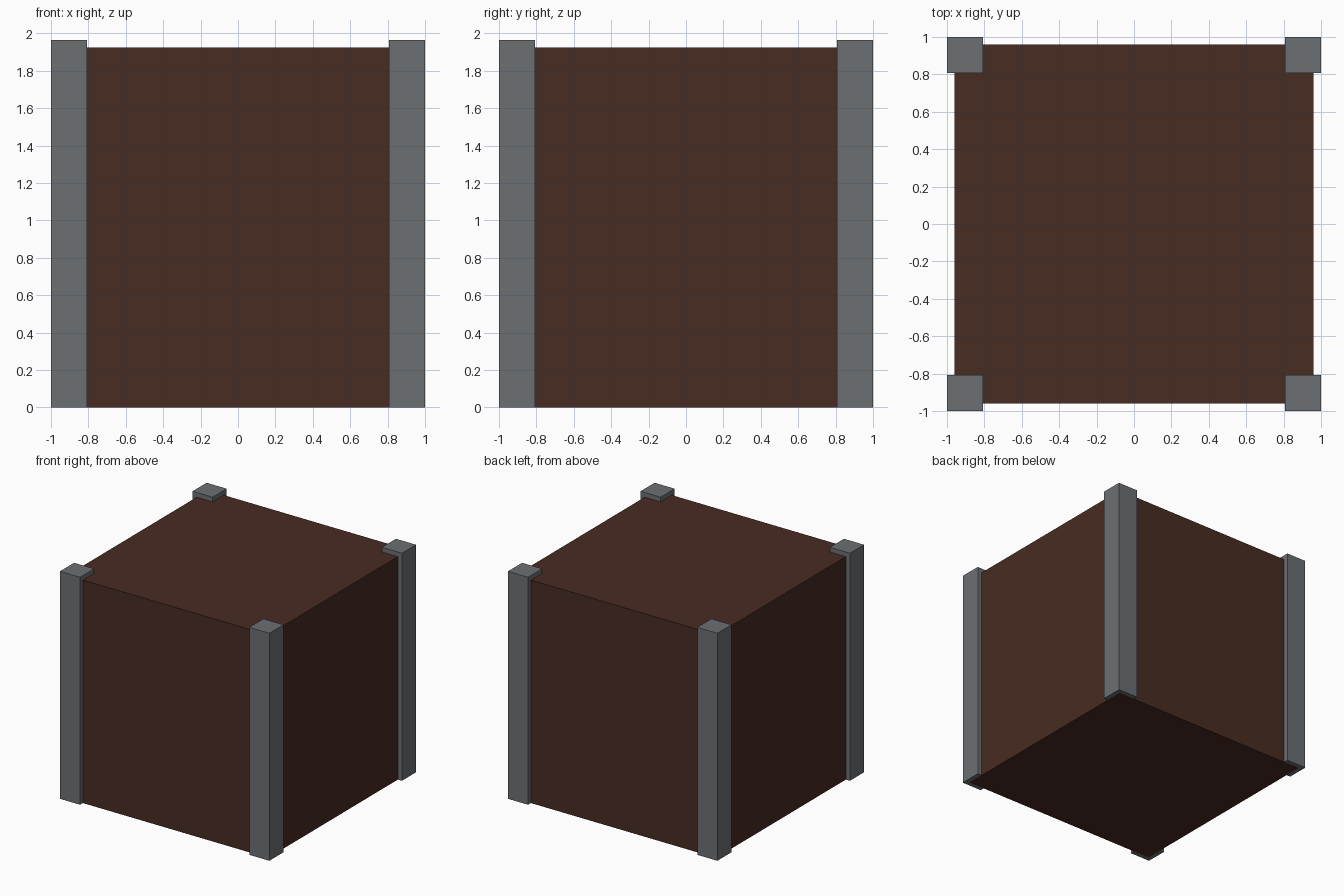
import bpy

if "Cube" in bpy.data.objects:
    bpy.data.objects.remove(bpy.data.objects["Cube"])


def material(name, rgb):
    m = bpy.data.materials.new(name)
    m.diffuse_color = (*rgb, 1.0)
    m.use_nodes = True
    m.node_tree.nodes["Principled BSDF"].inputs["Base Color"].default_value = m.diffuse_color
    return m


def box(name, lo, hi, mat):
    centre = [(a + b) / 2 for a, b in zip(lo, hi)]
    bpy.ops.mesh.primitive_cube_add(size=1, location=centre)
    ob = bpy.context.object
    ob.name = name
    ob.scale = [b - a for a, b in zip(lo, hi)]
    bpy.ops.object.transform_apply(location=False, rotation=False, scale=True)
    ob.data.materials.append(mat)
    return ob


brown = material("dark brown", (0.064, 0.025, 0.016))
grey = material("steel grey", (0.150, 0.160, 0.174))

# Crate body
box("crate_body", (-0.96, -0.96, 0), (0.96, 0.96, 1.925), brown)

# Corner posts, standing proud of the sides and top
# (raised a hair so their undersides do not clash with the body's)
for y_name, sy in (("front", -1), ("back", 1)):
    for x_name, sx in (("left", -1), ("right", 1)):
        xs = sorted((sx * 0.808, sx * 1.0))
        ys = sorted((sy * 0.808, sy * 1.0))
        box(f"{y_name}_{x_name}_post", (xs[0], ys[0], 0.001),
            (xs[1], ys[1], 1.965), grey)
